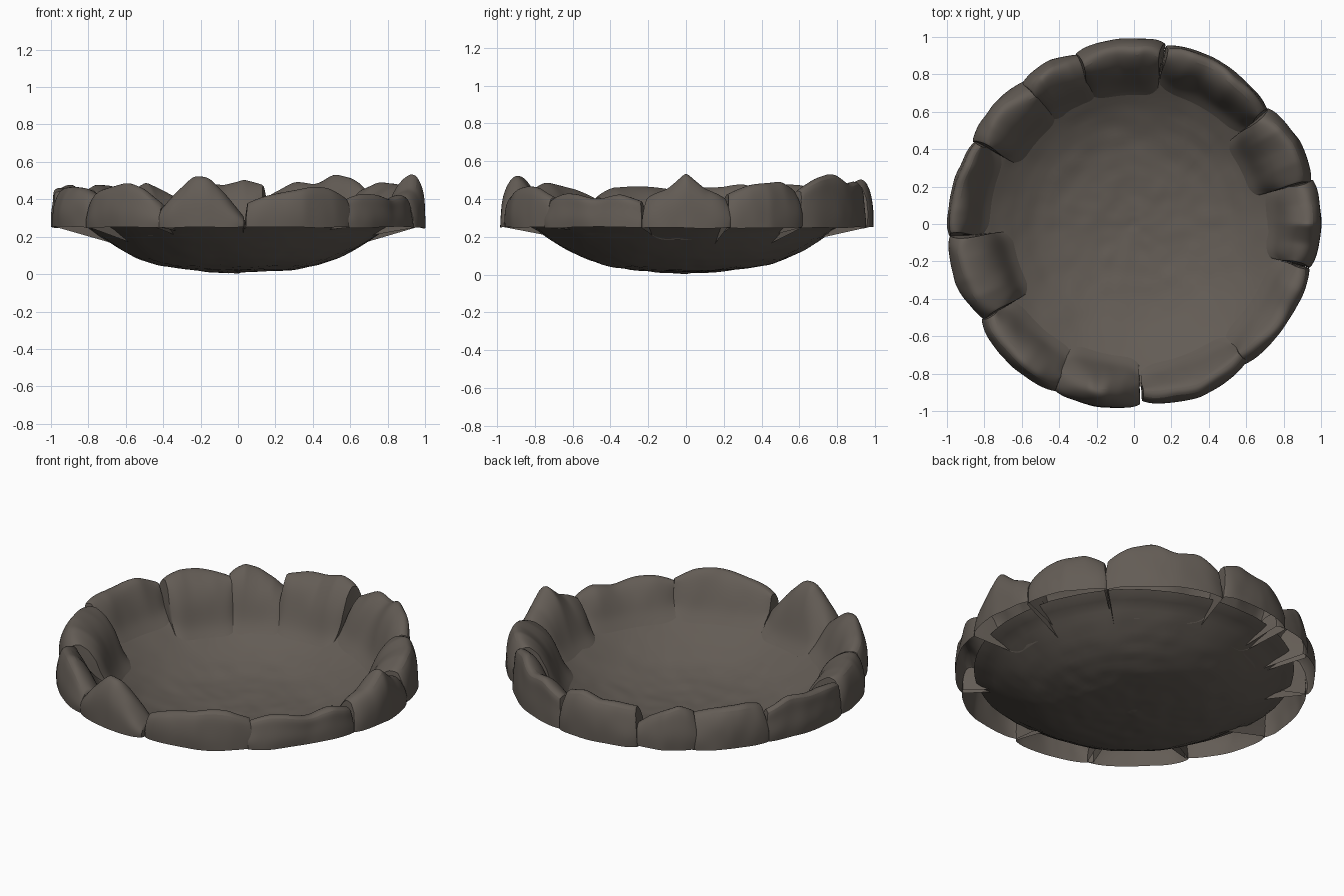
import bpy, bmesh, math
from mathutils import Vector, noise

if "Cube" in bpy.data.objects:
    bpy.data.objects.remove(bpy.data.objects["Cube"])

stone = bpy.data.materials.new("grey brown stone")
stone.diffuse_color = (0.125, 0.107, 0.091, 1)
stone.use_nodes = True
stone.node_tree.nodes["Principled BSDF"].inputs["Base Color"].default_value = stone.diffuse_color


def lerp_list(vals, t):
    f = t * (len(vals) - 1)
    i = min(int(f), len(vals) - 2)
    return vals[i] + (vals[i + 1] - vals[i]) * (f - i)


def make(name, bm, angle, levels):
    bmesh.ops.recalc_face_normals(bm, faces=bm.faces[:])
    me = bpy.data.meshes.new(name)
    bm.to_mesh(me)
    bm.free()
    me.materials.append(stone)
    ob = bpy.data.objects.new(name, me)
    bpy.context.collection.objects.link(ob)
    bpy.context.view_layer.objects.active = ob
    ob.select_set(True)
    bpy.ops.object.shade_smooth_by_angle(angle=math.radians(angle))
    ob.select_set(False)
    if levels:
        sub = ob.modifiers.new("soften", 'SUBSURF')
        sub.levels = sub.render_levels = levels
    return ob


# Dish: a thin lathe sheet
profile = [(0.0, 0.008), (0.15, 0.013), (0.3, 0.027), (0.42, 0.048), (0.53, 0.082), (0.63, 0.132),
           (0.72, 0.188), (0.79, 0.238), (0.85, 0.268), (0.87, 0.285)]


def dish_z(r):
    for (r0, z0), (r1, z1) in zip(profile, profile[1:]):
        if r <= r1:
            return z0 + (z1 - z0) * (r - r0) / (r1 - r0)
    return profile[-1][1]


bm = bmesh.new()
N, RINGS = 96, 32
centre = bm.verts.new((0, 0, 0.002))
prev = None
for k in range(1, RINGS + 1):
    r = 0.87 * k / RINGS
    ring = []
    for i in range(N):
        a = 2 * math.pi * i / N
        p = Vector((r * math.cos(a), r * math.sin(a), 0))
        n = 0.007 * noise.noise(p * 5) + 0.004 * noise.noise(p * 14)
        ring.append(bm.verts.new((p.x, p.y, max(0.0, dish_z(r) + n))))
    for i in range(N):
        j = (i + 1) % N
        if prev:
            bm.faces.new((prev[i], ring[i], ring[j], prev[j]))
        else:
            bm.faces.new((centre, ring[i], ring[j]))
    prev = ring
make("dish", bm, 60, 0)


# Rim stones: start angle, end angle, inner radius, outer radii, ridge heights, ridge inset
stones = [
    (-14, 14, 0.76, [0.98, 1.0, 0.99], [0.42, 0.46, 0.545, 0.46, 0.42], 0.06),
    (13, 41, 0.69, [0.98, 0.99, 0.95], [0.45, 0.48, 0.49, 0.50, 0.47], 0.05),
    (40, 80, 0.77, [0.95, 0.98, 0.985], [0.46, 0.52, 0.54, 0.48, 0.50, 0.45], 0.03),
    (80, 109, 0.74, [0.985, 0.99, 0.97], [0.50, 0.52, 0.48, 0.49, 0.48], 0.05),
    (106, 129, 0.74, [0.95, 0.98, 0.96], [0.35, 0.42, 0.46, 0.49, 0.46], 0.05),
    (126, 153, 0.73, [0.96, 0.985, 0.98], [0.45, 0.47, 0.48, 0.48, 0.46], 0.06),
    (152, 184, 0.82, [0.96, 0.98, 1.0], [0.45, 0.48, 0.47, 0.48, 0.46], 0.02),
    (183.5, 213, 0.70, [0.995, 0.995, 0.96], [0.47, 0.48, 0.48, 0.47, 0.43], 0.06),
    (212, 245, 0.79, [0.975, 0.995, 0.99], [0.42, 0.46, 0.48, 0.50, 0.46, 0.38], 0.04),
    (243, 272, 0.76, [0.985, 0.995, 0.975], [0.36, 0.45, 0.53, 0.52, 0.44, 0.32], 0.07),
    (272.5, 310, 0.80, [0.96, 0.985, 0.96], [0.40, 0.43, 0.45, 0.47, 0.47, 0.42], 0.04),
    (308, 346, 0.80, [0.96, 0.97, 0.98], [0.41, 0.43, 0.43, 0.41, 0.44, 0.40], 0.03),
]
U = 16
for s, (a0, a1, ri, outs, tops, inset) in enumerate(stones):
    bm = bmesh.new()
    crease = bm.edges.layers.float.new("crease_edge")
    seed = Vector((s * 7.3, s * 3.1, 0))
    loops = []
    for u in range(U + 1):
        t = u / U
        a = math.radians(a0 + (a1 - a0) * t)
        end = abs(2 * t - 1) ** 7                  # rounding near both ends
        R = lerp_list(outs, t) - 0.015 * end
        top = lerp_list(tops, t) - 0.01 * end
        w = ri + 0.04 * end
        rid = R - inset
        dz = top - 0.25
        # open shell: outer wall, ridge, then inner wall easing into the dish
        section = [(R + 0.004, 0.25), (R + 0.006, 0.25 + 0.3 * dz), (R - 0.006, 0.25 + 0.65 * dz),
                   (rid + 0.018, top - 0.008), (rid - 0.025, top),
                   (w + (rid - w) * 0.50, 0.25 + 0.78 * dz),
                   (w + (rid - w) * 0.20, 0.25 + 0.38 * dz),
                   (w, dish_z(w) + 0.022), (w - 0.05, dish_z(w - 0.05) + 0.001)]
        loop = []
        for k, (r, z) in enumerate(section):
            p = Vector((r * math.cos(a), r * math.sin(a), z)) * 5 + seed
            amp = (0.5, 1, 1, 1, 1, 1, 0.8, 0.3, 0)[k]
            r += 0.016 * amp * noise.noise(p) + 0.006 * amp * noise.noise(p * 2.5)
            z += 0.018 * amp * noise.noise(p + Vector((9, 9, 9)))
            aa = a + (0.5 - t) * 0.06 * max(0, z - 0.3) / 0.2
            loop.append(bm.verts.new((r * math.cos(aa), r * math.sin(aa), z)))
        loops.append(loop)
    K = len(loops[0])
    for A, B in zip(loops, loops[1:]):
        for k in range(K - 1):
            bm.faces.new((A[k], A[k + 1], B[k + 1], B[k]))
    # flat end faces with firm borders
    for cap in (loops[0], loops[-1]):
        face = bm.faces.new(cap)
        for e in face.edges:
            e[crease] = 0.6
    make("rim_stone_%02d" % (s + 1), bm, 50, 2)
